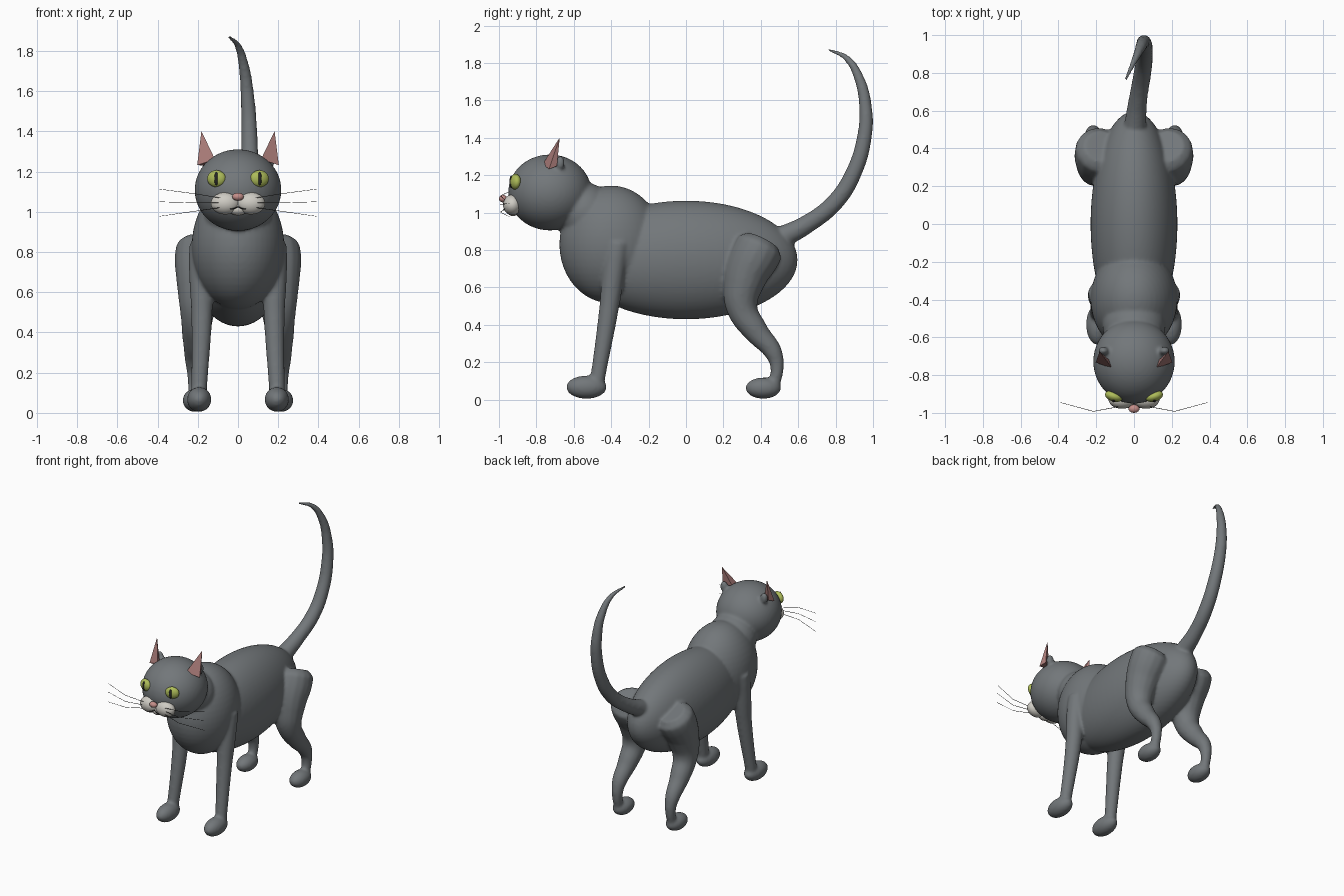
import bpy

if "Cube" in bpy.data.objects:
    bpy.data.objects.remove(bpy.data.objects["Cube"])


def mat(name, r, g, b):
    m = bpy.data.materials.new(name)
    m.diffuse_color = (r, g, b, 1)
    m.use_nodes = True
    m.node_tree.nodes["Principled BSDF"].inputs["Base Color"].default_value = m.diffuse_color
    return m


FUR = mat("fur_grey", 0.17, 0.185, 0.195)
EYE = mat("eye_green", 0.42, 0.50, 0.10)
DARK = mat("dark", 0.02, 0.02, 0.02)
PINK = mat("pink", 0.55, 0.27, 0.25)
EAR = mat("ear_pink", 0.40, 0.20, 0.19)
CREAM = mat("muzzle_cream", 0.62, 0.60, 0.55)
fur_parts = []


def finish(o, name, material):
    o.name = name
    o.data.materials.clear()
    o.data.materials.append(material)
    if material == FUR:
        fur_parts.append(o)


def ball(name, loc, radii, material=FUR, rot=(0, 0, 0), seg=40):
    bpy.ops.mesh.primitive_uv_sphere_add(segments=seg, ring_count=seg // 2, radius=1,
                                         location=loc, rotation=rot)
    o = bpy.context.object
    o.scale = radii
    bpy.ops.object.shade_smooth()
    finish(o, name, material)


def select(objs):
    bpy.ops.object.select_all(action='DESELECT')
    for o in objs:
        o.select_set(True)
    bpy.context.view_layer.objects.active = objs[0]


def tube(name, pts, material=FUR, sides=6, res=8, handle='AUTO'):
    """Tapered tube through (x, y, z, radius) points."""
    cu = bpy.data.curves.new(name, 'CURVE')
    cu.dimensions = '3D'
    cu.bevel_depth = 1
    cu.bevel_resolution = sides
    cu.resolution_u = res
    cu.use_fill_caps = True
    sp = cu.splines.new('BEZIER')
    sp.radius_interpolation = 'CARDINAL'
    sp.bezier_points.add(len(pts) - 1)
    for bp, (x, y, z, r) in zip(sp.bezier_points, pts):
        bp.co = (x, y, z)
        bp.radius = r
        bp.handle_left_type = bp.handle_right_type = handle
    o = bpy.data.objects.new(name, cu)
    bpy.context.collection.objects.link(o)
    select([o])
    bpy.ops.object.convert(target='MESH')
    o = bpy.context.object
    # weld the caps so the tube is closed
    w = o.modifiers.new("weld", 'WELD')
    w.merge_threshold = 0.0001
    bpy.ops.object.modifier_apply(modifier="weld")
    bpy.ops.object.shade_smooth_by_angle(angle=0.6)
    finish(o, name, material)


# Torso, neck and head
ball("body", (0, 0, 0.747), (0.23, 0.597, 0.317), seg=64)
ball("chest", (0, -0.40, 0.83), (0.230, 0.277, 0.315), seg=48)
ball("neck", (0, -0.54, 1.0), (0.167, 0.152, 0.160))
ball("head", (0, -0.728, 1.108), (0.216, 0.223, 0.203), seg=48)

# Tail
tube("tail", [(0.0, 0.46, 0.845, 0.062), (0.02, 0.65, 0.94, 0.050),
              (0.045, 0.80, 1.06, 0.047), (0.057, 0.895, 1.21, 0.044),
              (0.056, 0.953, 1.40, 0.040), (0.048, 0.96, 1.56, 0.035),
              (0.030, 0.925, 1.72, 0.027), (0.0, 0.86, 1.825, 0.018),
              (-0.045, 0.763, 1.872, 0.009)])

for s, side in ((1, "right"), (-1, "left")):
    # Front leg and paw
    tube("front_leg_" + side, [(s * 0.180, -0.365, 0.84, 0.062), (s * 0.183, -0.38, 0.74, 0.062),
                               (s * 0.18, -0.41, 0.50, 0.053), (s * 0.195, -0.478, 0.08, 0.039)])
    ball("front_paw_" + side, (s * 0.193, -0.532, 0.067), (0.061, 0.109, 0.062), seg=28)

    # Back leg and paw
    tube("back_leg_" + side, [(s * 0.17, 0.41, 0.85, 0.095), (s * 0.178, 0.39, 0.81, 0.132),
                              (s * 0.195, 0.31, 0.63, 0.110), (s * 0.203, 0.30, 0.49, 0.084),
                              (s * 0.21, 0.375, 0.365, 0.066), (s * 0.215, 0.468, 0.25, 0.048),
                              (s * 0.215, 0.487, 0.17, 0.036), (s * 0.215, 0.468, 0.07, 0.032)])
    ball("back_paw_" + side, (s * 0.215, 0.413, 0.062), (0.061, 0.095, 0.057), seg=28)

    # Ear: thin pink spike with a small grey bump behind
    me = bpy.data.meshes.new("ear")
    v = [(0.182, -0.675, 1.402), (0.115, -0.765, 1.262), (0.203, -0.733, 1.232),
         (0.185, -0.69, 1.25), (0.12, -0.73, 1.23)]
    f = [(0, 1, 2), (0, 2, 3), (0, 3, 4), (0, 4, 1), (1, 4, 3, 2)]
    me.from_pydata([(s * x, y, z) for x, y, z in v], [], [q if s > 0 else q[::-1] for q in f])
    me.materials.append(EAR)
    bpy.context.collection.objects.link(bpy.data.objects.new("ear_" + side, me))
    ball("ear_back_" + side, (s * 0.162, -0.672, 1.265), (0.028, 0.024, 0.040), seg=16)

    # Eye with slit pupil
    ball("eye_" + side, (s * 0.107, -0.912, 1.165), (0.048, 0.028, 0.042), EYE, (0, 0, s * 0.3), seg=24)
    ball("pupil_" + side, (s * 0.108, -0.934, 1.165), (0.010, 0.010, 0.034), DARK, seg=16)

    # Muzzle puff, mouth line and whiskers
    ball("muzzle_" + side, (s * 0.064, -0.928, 1.042), (0.071, 0.050, 0.055), CREAM, seg=28)
    tube("mouth_" + side, [(0, -0.962, 1.026, 0.003), (s * 0.022, -0.968, 1.016, 0.003),
                           (s * 0.04, -0.973, 1.014, 0.002)], DARK, sides=2)
    for i, (z0, z1, z2) in enumerate(((1.066, 1.090, 1.113), (1.045, 1.045, 1.050), (1.024, 1.003, 0.978))):
        tube(f"whisker_{side}_{i + 1}", [(s * 0.07, -0.965, z0, 0.0016), (s * 0.215, -0.992, z1, 0.0014),
                                         (s * 0.39, -0.945, z2, 0.001)],
             DARK, sides=1, res=2, handle='VECTOR')

# Chin and nose
ball("chin", (0, -0.925, 1.012), (0.045, 0.035, 0.03), CREAM, seg=20)
ball("nose", (0, -0.978, 1.075), (0.029, 0.022, 0.020), PINK, seg=20)

# Fuse all furry parts into one soft skin
select(fur_parts)
bpy.ops.object.join()
skin = bpy.context.object
bpy.ops.object.transform_apply(location=True, rotation=True, scale=True)
skin.name = "cat_body"
rm = skin.modifiers.new("fuse", 'REMESH')
rm.mode = 'VOXEL'
rm.voxel_size = 0.0095
rm.use_smooth_shade = True
sm = skin.modifiers.new("soften", 'SMOOTH')
sm.factor = 0.5
sm.iterations = 8
